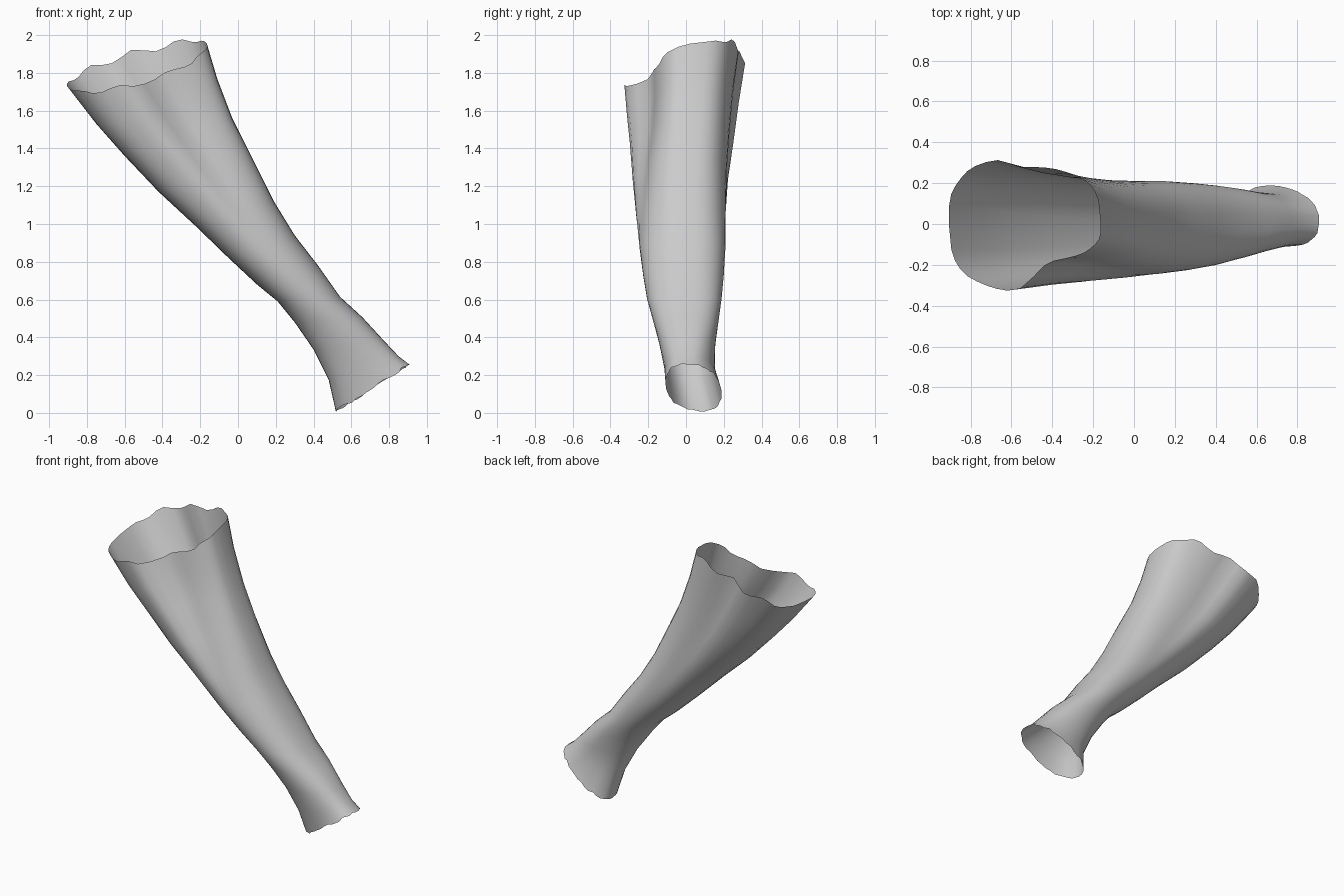
import bpy, bmesh, math, random
from mathutils import Vector

cube = bpy.data.objects.get("Cube")
if cube:
    bpy.data.objects.remove(cube, do_unlink=True)
random.seed(4)

mat = bpy.data.materials.new("plain grey")
mat.use_nodes = True
grey = (0.6, 0.6, 0.6, 1)
mat.diffuse_color = grey
mat.node_tree.nodes["Principled BSDF"].inputs["Base Color"].default_value = grey

# Sections from the wide mouth to the cuff:
# left x, z, right x, z, front y, back y, sideways lean
SECTIONS = [
    (-.905, 1.73, -.165, 1.955, -.33, .335, -.02), (-.75, 1.53, -.11, 1.77, -.315, .30, -.02),
    (-.60, 1.36, -.03, 1.56, -.30, .27, -.02), (-.42, 1.17, .07, 1.36, -.285, .24, -.02),
    (-.22, .985, .19, 1.12, -.265, .22, -.02), (-.05, .82, .30, .94, -.245, .21, -.02),
    (.10, .68, .42, .785, -.226, .20, -.015), (.21, .59, .54, .615, -.205, .188, -.015),
    (.30, .48, .66, .505, -.175, .173, -.01), (.40, .335, .77, .385, -.14, .155, 0),
    (.48, .175, .85, .30, -.115, .152, .01), (.522, .0, .91, .25, -.105, .185, .03),
]
SEGMENTS = 40
LAST = len(SECTIONS) - 1


def smooth(a, b, t):
    t = min(max((t - a) / (b - a), 0), 1)
    return t * t * (3 - 2 * t)


def section_point(i, k):
    lx, lz, rx, rz, front, back, lean = SECTIONS[i]
    a = math.tau * k / SEGMENTS
    s = math.sin(a)
    t = (1 - math.cos(a)) / 2
    mid = (front + back) / 2
    half = (back - front) / 2
    # Boxy oval, pinched toward the narrow side near the mouth
    fade = smooth(5.5, 1, i)
    pinch = 0.17 * smooth(.3, .52, t) if s > 0 else 0.42 * smooth(.36, .64, t)
    power = 0.8 - 0.2 * fade
    y = mid + math.copysign(abs(s) ** power, s) * half * (1 - pinch * fade) + lean * (1 - 2 * t)
    p = Vector((lx + (rx - lx) * t, y, lz + (rz - lz) * t))
    # Mouth is higher at the back than at the front
    lift = (0.06 if s > 0 else 0.09) * s * max(0, 1 - i / 2)
    p += Vector((-.4, 0, 1)) * lift
    # Ragged rims, with deeper scallops along the back of the mouth
    if i == 0:
        depth = 0.018 if s > 0 else 0.01
        p += Vector((-.4, 0, 1)) * (depth * math.sin(a * 9) + random.uniform(-.006, .006)) * abs(s)
    elif i == LAST:
        p += Vector((-.5, 0, 1)) * random.uniform(0, .016)
    return p


# Open tapering sleeve
bm = bmesh.new()
rings = [[bm.verts.new(section_point(i, k)) for k in range(SEGMENTS)] for i in range(LAST + 1)]
for upper, lower in zip(rings, rings[1:]):
    for k in range(SEGMENTS):
        n = (k + 1) % SEGMENTS
        bm.faces.new((upper[k], upper[n], lower[n], lower[k]))
mesh = bpy.data.meshes.new("sleeve")
bm.to_mesh(mesh)
bm.free()
mesh.materials.append(mat)
sleeve = bpy.data.objects.new("sleeve", mesh)
bpy.context.collection.objects.link(sleeve)
for f in mesh.polygons:
    f.use_smooth = True
